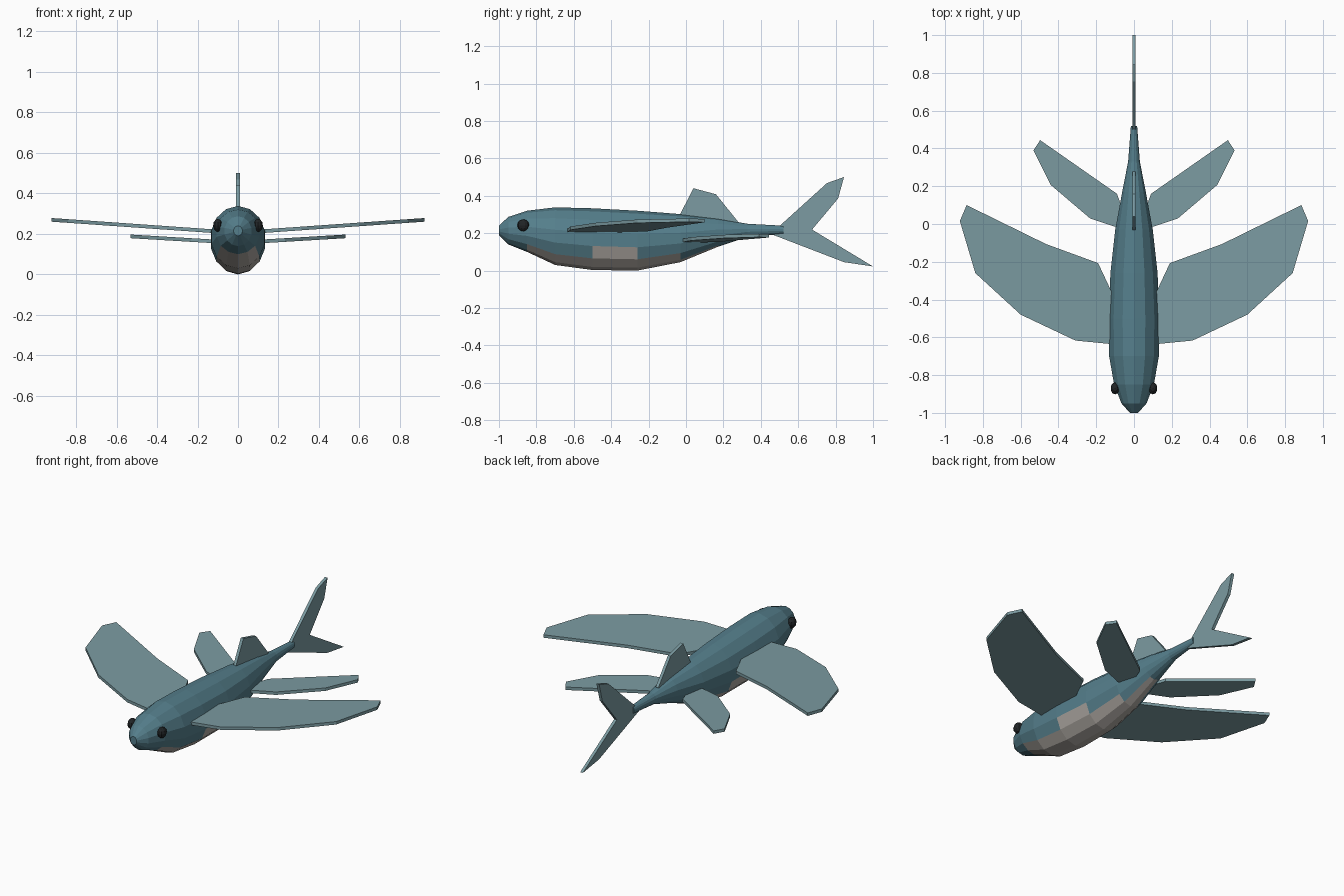
import bpy, bmesh, math

if "Cube" in bpy.data.objects:
    bpy.data.objects.remove(bpy.data.objects["Cube"])

def material(name, colour):
    m = bpy.data.materials.new(name)
    m.diffuse_color = colour
    m.use_nodes = True
    m.node_tree.nodes["Principled BSDF"].inputs["Base Color"].default_value = m.diffuse_color
    return m

BODY = material("body_teal", (0.09, 0.21, 0.26, 1))
BELLY = material("belly_grey", (0.42, 0.39, 0.36, 1))
FIN = material("fin_teal", (0.20, 0.33, 0.36, 0.85))
EYE = material("eye_black", (0.015, 0.018, 0.02, 1))

def finish(bm, name, *mats):
    bmesh.ops.recalc_face_normals(bm, faces=bm.faces)
    me = bpy.data.meshes.new(name)
    bm.to_mesh(me)
    bm.free()
    for m in mats:
        me.materials.append(m)
    ob = bpy.data.objects.new(name, me)
    bpy.context.collection.objects.link(ob)
    return ob

# Body: lofted elliptical rings (y, half width, bottom z, top z)
RINGS = [(-1.0, 0.022, 0.19, 0.24), (-0.95, 0.068, 0.14, 0.287),
         (-0.85, 0.108, 0.10, 0.32), (-0.70, 0.135, 0.03, 0.338),
         (-0.50, 0.138, 0.003, 0.333), (-0.26, 0.128, 0.0, 0.32),
         (-0.03, 0.102, 0.045, 0.302), (0.17, 0.064, 0.127, 0.278),
         (0.33, 0.032, 0.18, 0.25), (0.52, 0.017, 0.195, 0.24)]
SIDES = 14
bm = bmesh.new()
loops = []
for y, w, lo, hi in RINGS:
    c, h = (lo + hi) / 2, (hi - lo) / 2
    angles = [2 * math.pi * i / SIDES for i in range(SIDES)]
    loops.append([bm.verts.new((w * math.sin(a), y, c - h * math.cos(a))) for a in angles])
for a, b in zip(loops, loops[1:]):
    for i in range(SIDES):
        j = (i + 1) % SIDES
        bm.faces.new((a[i], a[j], b[j], b[i]))
bm.faces.new(loops[0])
bm.faces.new(loops[-1])
# Pale belly on the low faces
for f in bm.faces:
    f.material_index = int(f.calc_center_median().z < 0.105)
finish(bm, "body", BODY, BELLY)

def fin(name, outline, place, offset):
    """Flat outline thickened evenly both ways along the offset vector."""
    bm = bmesh.new()
    layers = []
    for s in (-1, 1):
        layers.append([bm.verts.new([p + s * o for p, o in zip(place(u, v), offset)])
                       for u, v in outline])
    a, b = layers
    bm.faces.new(a)
    bm.faces.new(b)
    n = len(outline)
    for i in range(n):
        j = (i + 1) % n
        bm.faces.new((a[i], a[j], b[j], b[i]))
    return finish(bm, name, FIN)

# Upright fins (y, z)
TAIL = [(0.46, 0.193), (0.48, 0.22), (0.513, 0.25), (0.754, 0.468), (0.845, 0.50),
        (0.813, 0.385), (0.674, 0.219), (1.0, 0.022), (0.845, 0.045)]
DORSAL = [(-0.04, 0.27), (-0.03, 0.304), (0.04, 0.44), (0.16, 0.408),
          (0.278, 0.262), (0.26, 0.24)]
upright = lambda y, z: (0, y, z)
fin("tail_fin", TAIL, upright, (0.009, 0, 0))
fin("dorsal_fin", DORSAL, upright, (0.009, 0, 0))

# Paired fins (x, y), rising gently outward
WING = [(0.08, -0.638), (0.127, -0.635), (0.31, -0.617), (0.60, -0.48), (0.84, -0.26),
        (0.922, 0.016), (0.886, 0.10), (0.466, -0.106), (0.19, -0.207), (0.09, -0.42)]
PELVIC = [(0.045, -0.03), (0.095, -0.016), (0.233, 0.03), (0.44, 0.206),
          (0.532, 0.39), (0.497, 0.444), (0.09, 0.16), (0.04, 0.02)]
for side, s in (("left", 1), ("right", -1)):
    fin(f"{side}_wing_fin", WING, lambda x, y: (s * x, y, 0.205 + 0.07 * x), (0, 0, 0.009))
    fin(f"{side}_pelvic_fin", PELVIC, lambda x, y: (s * x, y, 0.156 + 0.06 * x), (0, 0, 0.009))
    # Eyes
    bm = bmesh.new()
    bmesh.ops.create_uvsphere(bm, u_segments=10, v_segments=6, radius=1)
    bmesh.ops.scale(bm, vec=(0.024, 0.032, 0.032), verts=bm.verts)
    bmesh.ops.translate(bm, vec=(s * 0.1, -0.87, 0.242), verts=bm.verts)
    finish(bm, f"{side}_eye", EYE)
